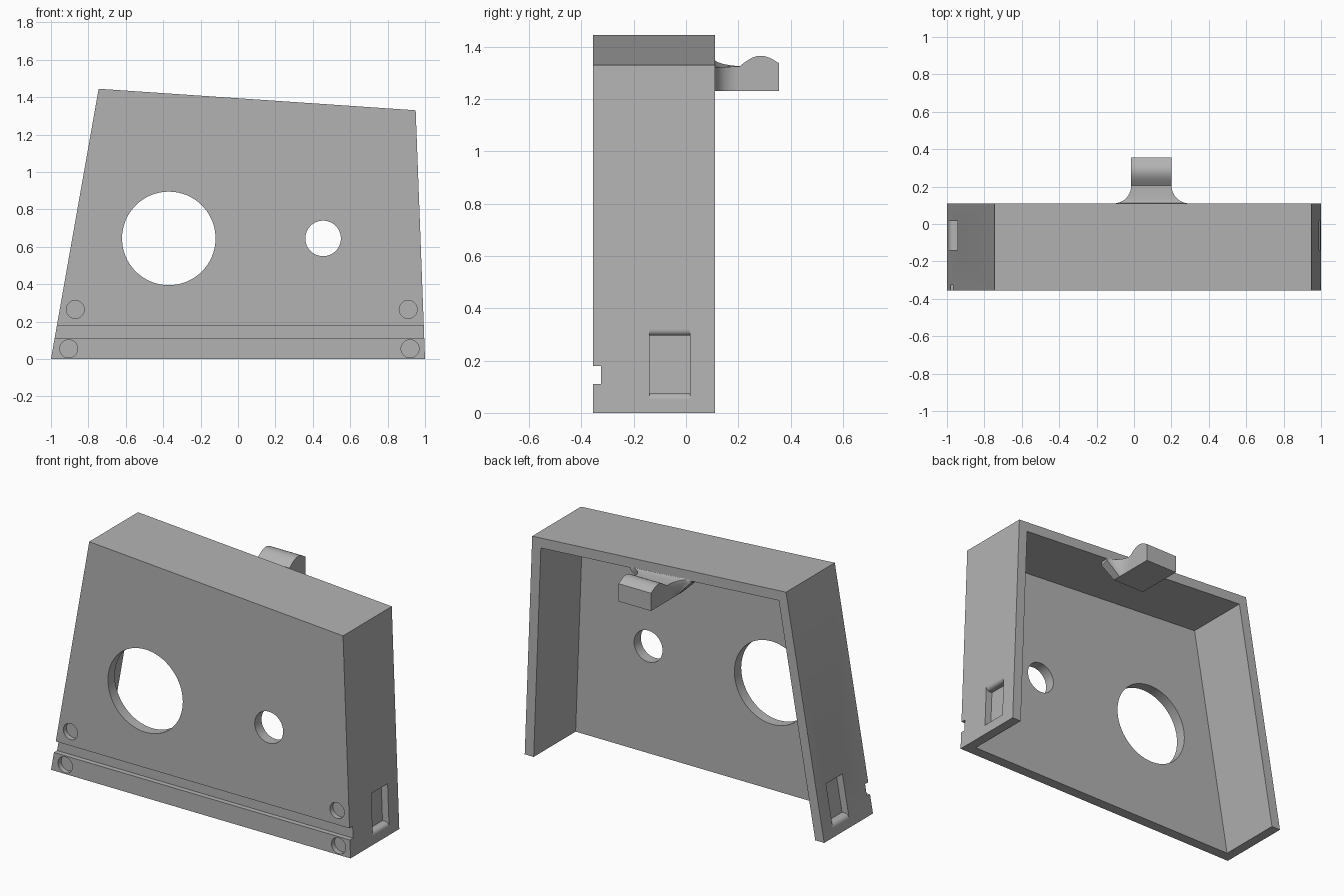
import bpy, bmesh
from math import sin, cos, pi
from mathutils import Vector

cube = bpy.data.objects.get("Cube")
if cube:
    bpy.data.objects.remove(cube, do_unlink=True)

grey = bpy.data.materials.new("plain grey")
grey.use_nodes = True
COLOR = (0.45, 0.45, 0.45, 1)
grey.diffuse_color = COLOR
grey.node_tree.nodes["Principled BSDF"].inputs["Base Color"].default_value = COLOR

FRONT, BACK, WALL = -0.355, 0.11, 0.06


def loft(name, sections):
    """Skin a row of equal closed sections and cap both ends."""
    bm = bmesh.new()
    rings = [[bm.verts.new(p) for p in s] for s in sections]
    for a, b in zip(rings, rings[1:]):
        for i in range(len(a)):
            j = (i + 1) % len(a)
            bm.faces.new((a[i], a[j], b[j], b[i]))
    bm.faces.new(rings[0])
    bm.faces.new(rings[-1])
    bmesh.ops.recalc_face_normals(bm, faces=bm.faces)
    mesh = bpy.data.meshes.new(name)
    bm.to_mesh(mesh)
    bm.free()
    mesh.materials.append(grey)
    obj = bpy.data.objects.new(name, mesh)
    bpy.context.collection.objects.link(obj)
    return obj


def prism(name, outline, y0, y1):
    """Extrude an x-z outline along y."""
    return loft(name, [[(x, y, z) for x, z in outline] for y in (y0, y1)])


def disc(x, z, r, n=64):
    return [(x + r * cos(2 * pi * i / n), z + r * sin(2 * pi * i / n)) for i in range(n)]


def wall_x(side, z):
    """Outer x of the leaning side wall at a height."""
    return 1 - 0.05 * z / 1.33 if side > 0 else -1 + 0.255 * z / 1.445


def top_z(x):
    return 1.445 - 0.115 * (x + 0.745) / 1.695


def cut(target, cutter):
    mod = target.modifiers.new("cut", 'BOOLEAN')
    mod.operation, mod.solver, mod.object = 'DIFFERENCE', 'EXACT', cutter
    bpy.context.view_layer.objects.active = target
    bpy.ops.object.modifier_apply(modifier=mod.name)
    bpy.data.objects.remove(cutter, do_unlink=True)


def smooth(obj):
    bpy.ops.object.select_all(action='DESELECT')
    obj.select_set(True)
    bpy.context.view_layer.objects.active = obj
    bpy.ops.object.shade_smooth_by_angle(angle=0.6)


# Housing: front plate, two leaning sides and a sloping top
housing = prism("housing", [(-1, 0), (1, 0), (0.95, 1.33), (-0.745, 1.445)], FRONT, BACK)

# Hollow, open at the back and the bottom
inner = []
for side, z in ((-1, -0.2), (1, -0.2), (1, 1.27), (-1, 1.38)):
    x = wall_x(side, z) - side * WALL
    inner.append((x, z if z < 0 else top_z(x) - WALL))
cut(housing, prism("hollow", inner, FRONT + 0.065, 0.5))

# Groove across the front
cut(housing, prism("groove", [(-2, 0.11), (2, 0.11), (2, 0.18), (-2, 0.18)], -0.5, FRONT + 0.03))

# Through holes and shallow round recesses
for x, z, r in ((-0.37, 0.645, 0.25), (0.455, 0.645, 0.095)):
    cut(housing, prism("hole", disc(x, z, r), -0.5, 0))
for x, z in ((-0.87, 0.265), (0.91, 0.265), (-0.905, 0.055), (0.92, 0.055)):
    cut(housing, prism("recess", disc(x, z, 0.048, 32), -0.5, FRONT + 0.03))

# Side pockets with rounded upper and lower lips
LIP, DEPTH = 0.023, 0.043
arc = [i * pi / 16 for i in range(9)]
upper = [(LIP - LIP * sin(a), 0.295 + LIP - LIP * cos(a)) for a in reversed(arc)]
lower = [(LIP - LIP * sin(a), 0.075 - LIP + LIP * cos(a)) for a in arc]
pocket = ([(-0.03, 0.295 + LIP)] + upper + [(DEPTH, 0.295), (DEPTH, 0.075)]
          + lower + [(-0.03, 0.075 - LIP)])
for side in (-1, 1):
    outline = [(wall_x(side, z) - side * d, z) for d, z in pocket]
    cut(housing, prism("pocket", outline, -0.14, 0.015))
smooth(housing)

# Latch: flared root under the top wall, narrow neck and humped tip
MID, HALF, BASE = 0.093, 0.108, 1.23
sections = [(0.06, 0.2, 1.325)]
for i in range(11):
    t = i / 10 * pi / 2
    sections.append((0.205 - 0.095 * cos(t), HALF + 0.094 * (1 - sin(t)), 1.337 - 0.012 * sin(t)))
for i in range(1, 13):
    u = i / 12
    sections.append((0.205 + 0.15 * u, HALF, 1.325 + 0.012 * u + 0.034 * sin(pi * u)))
rings = []
for y, w, z in sections:
    edge = z - 0.02
    half = [(HALF, BASE), (w, edge), (w, z)]
    ring = half + [(-x, h) for x, h in reversed(half)]
    # The root follows the slope of the top wall
    lean = 0.068 * max(0, min(1, (0.205 - y) / 0.095))
    rings.append([(MID + x, y, h - (lean * x if h > BASE else 0)) for x, h in ring])
latch = loft("latch", rings)
smooth(latch)
